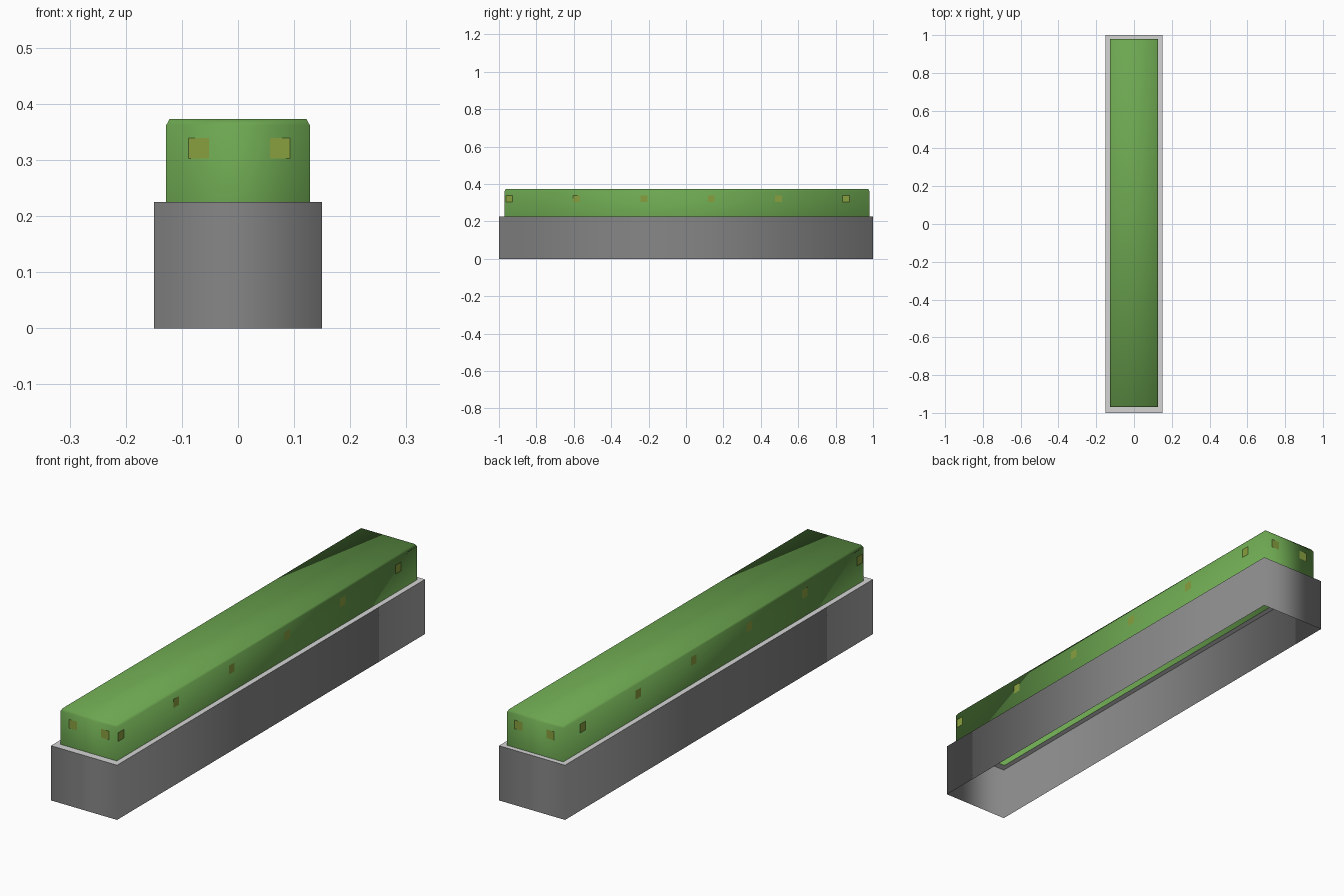
import bpy
import bmesh

if "Cube" in bpy.data.objects:
    bpy.data.objects.remove(bpy.data.objects["Cube"])


def material(name, rgb):
    m = bpy.data.materials.new(name)
    m.diffuse_color = (*rgb, 1.0)
    m.use_nodes = True
    m.node_tree.nodes["Principled BSDF"].inputs["Base Color"].default_value = m.diffuse_color
    return m


STONE = material("grey stone", (0.24, 0.24, 0.24))
RIM = material("light grey rim", (0.66, 0.66, 0.66))
LEAF = material("hedge green", (0.15, 0.38, 0.08))
SPROUT = material("yellow green", (0.25, 0.35, 0.05))


def rect(x0, x1, y0, y1, z):
    return [(x0, y0, z), (x1, y0, z), (x1, y1, z), (x0, y1, z)]


def loft(name, rings, mat, cap=False, smooth=True):
    """Skin a stack of rectangular rings, optionally closing the last one."""
    bm = bmesh.new()
    loops = [[bm.verts.new(p) for p in r] for r in rings]
    for a, b in zip(loops, loops[1:]):
        for i in range(4):
            j = (i + 1) % 4
            bm.faces.new((a[i], a[j], b[j], b[i]))
    if cap:
        bm.faces.new(loops[-1])
    for f in bm.faces:
        f.smooth = smooth
    return finish(name, bm, mat)


def finish(name, bm, mat):
    me = bpy.data.meshes.new(name)
    bm.to_mesh(me)
    bm.free()
    me.materials.append(mat)
    ob = bpy.data.objects.new(name, me)
    bpy.context.collection.objects.link(ob)
    return ob


# Hedge extents, slightly off centre along the length
X, Y0, Y1 = 0.128, -0.97, 0.98
TROUGH_TOP, HEDGE_TOP = 0.225, 0.373

# Trough: four thin walls, open underneath
loft("trough", [rect(-0.15, 0.15, -1, 1, 0),
                rect(-0.15, 0.15, -1, 1, TROUGH_TOP)], STONE)

# Flat rim between the trough edge and the hedge
loft("trough_rim", [rect(-0.15, 0.15, -1, 1, TROUGH_TOP),
                    rect(-X, X, Y0, Y1, TROUGH_TOP)], RIM, smooth=False)

# Hedge with a small chamfer round the top
c = 0.006
loft("hedge", [rect(-X, X, Y0, Y1, TROUGH_TOP),
               rect(-X, X, Y0, Y1, HEDGE_TOP - 0.011),
               rect(-X + c, X - c, Y0 + c, Y1 - c, HEDGE_TOP)], LEAF, cap=True)

# Square sprouts on all four sides of the hedge
bm = bmesh.new()
H, ZC, GAP = 0.018, 0.321, 0.0015


def sprout(cx, cy, tx, ty):
    """Upright square at (cx, cy), with (tx, ty) pointing along its width."""
    corners = [(-H, -H), (H, -H), (H, H), (-H, H)]
    bm.faces.new([bm.verts.new((cx + u * tx, cy + u * ty, ZC + v))
                  for u, v in corners])


for k in range(6):
    y = -0.945 + 0.36 * k
    for s in (-1, 1):
        sprout(s * (X + GAP), y, 0, s)
for x in (-0.07, 0.075):
    sprout(x, Y0 - GAP, 1, 0)
    sprout(x, Y1 + GAP, -1, 0)
finish("hedge_sprouts", bm, SPROUT)
